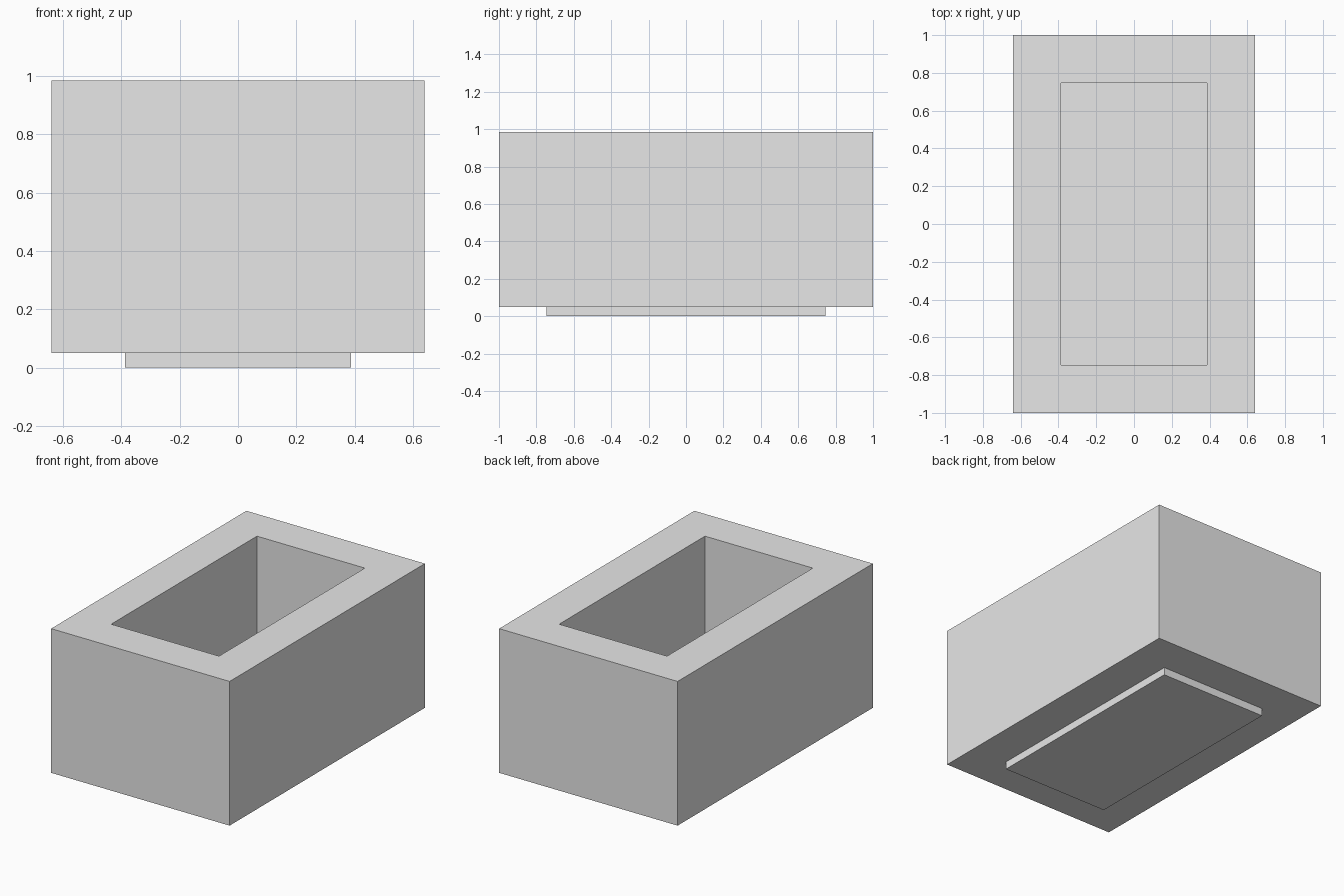
import bpy
import bmesh

WIDTH, LENGTH = 1.28, 2.0
BASE, TOP = 0.05, 0.985
WALL = 0.253

old = bpy.data.objects.get("Cube")
if old:
    bpy.data.objects.remove(old, do_unlink=True)

# Plain grey material
grey = bpy.data.materials.new("light grey")
grey.use_nodes = True
colour = (0.8, 0.8, 0.8, 1.0)
grey.diffuse_color = colour
grey.node_tree.nodes["Principled BSDF"].inputs["Base Color"].default_value = colour

# Solid block
bm = bmesh.new()
bmesh.ops.create_cube(bm, size=1)
for v in bm.verts:
    v.co.x *= WIDTH
    v.co.y *= LENGTH
    v.co.z = TOP if v.co.z > 0 else BASE


def push_inset(side, depth):
    """Inset the top (+1) or bottom (-1) face and push it along z."""
    face = next(f for f in bm.faces if f.normal.z * side > 0.9)
    bmesh.ops.inset_region(bm, faces=[face], thickness=WALL, use_even_offset=True)
    moved = bmesh.ops.extrude_discrete_faces(bm, faces=[face])["faces"][0]
    bmesh.ops.translate(bm, verts=moved.verts, vec=(0, 0, depth))


# Locating foot below, open cavity above
bm.normal_update()
push_inset(-1, -BASE)
bm.normal_update()
push_inset(1, BASE - TOP)

bmesh.ops.recalc_face_normals(bm, faces=bm.faces)
mesh = bpy.data.meshes.new("open_box")
bm.to_mesh(mesh)
bm.free()
mesh.materials.append(grey)
box = bpy.data.objects.new("open_box", mesh)
bpy.context.collection.objects.link(box)
